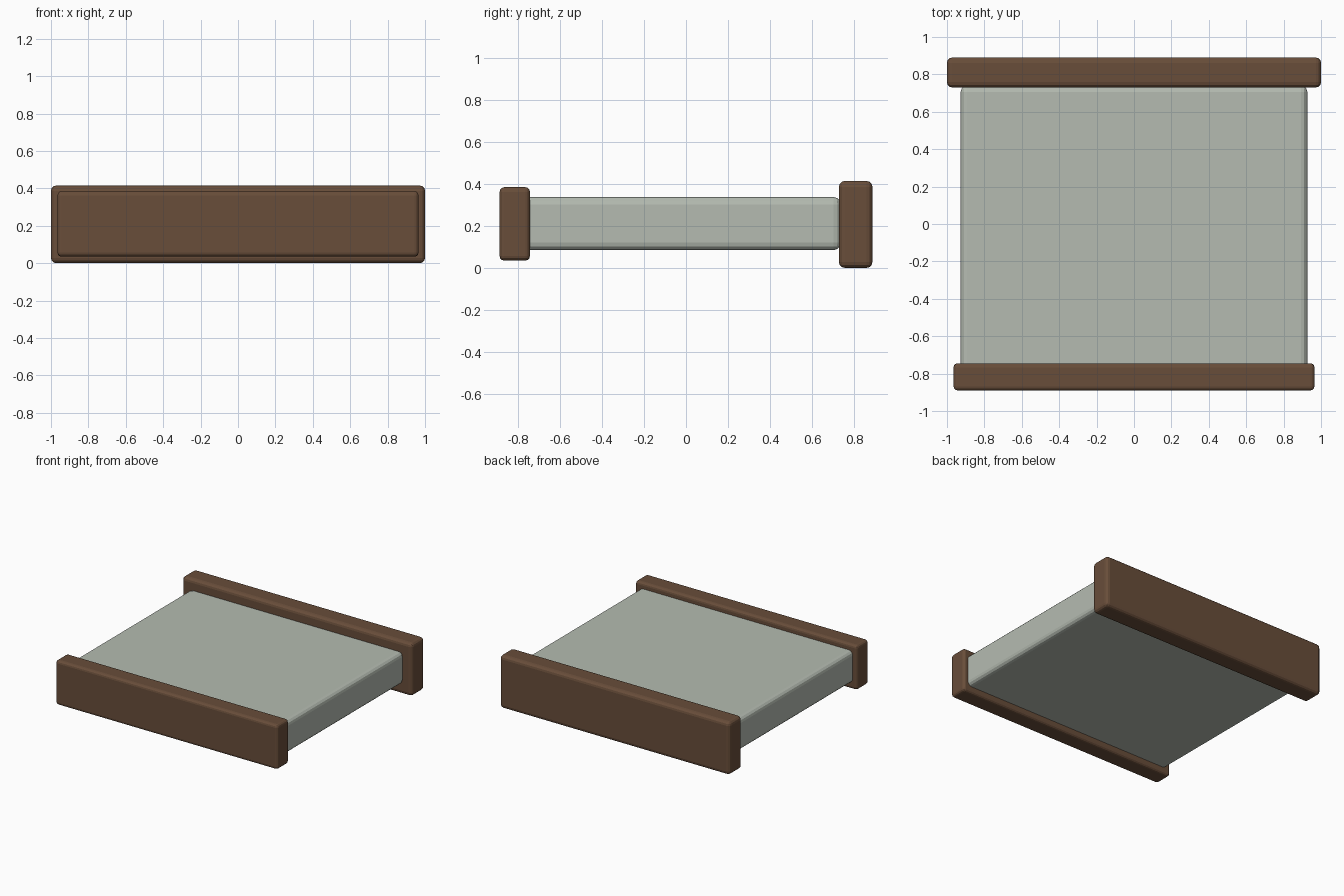
import bpy

if "Cube" in bpy.data.objects:
    bpy.data.objects.remove(bpy.data.objects["Cube"])


def material(name, color):
    mat = bpy.data.materials.new(name)
    mat.diffuse_color = (*color, 1.0)
    mat.use_nodes = True
    mat.node_tree.nodes["Principled BSDF"].inputs["Base Color"].default_value = mat.diffuse_color
    return mat


def rounded_box(name, x, y, z, bevel, mat):
    """Box between (min, max) pairs with softened edges."""
    center = [(lo + hi) / 2 for lo, hi in (x, y, z)]
    bpy.ops.mesh.primitive_cube_add(size=1, location=center)
    obj = bpy.context.object
    obj.name = name
    obj.scale = [hi - lo for lo, hi in (x, y, z)]
    bpy.ops.object.transform_apply(location=False, rotation=False, scale=True)
    mod = obj.modifiers.new("rounded_edges", "BEVEL")
    mod.width = bevel
    mod.segments = 3
    obj.data.materials.append(mat)
    return obj


wood = material("brown_wood", (0.14, 0.075, 0.042))
fabric = material("pale_fabric", (0.46, 0.50, 0.44))

# Tall board at the back
rounded_box("back_board", (-1.0, 1.0), (0.73, 0.89), (0.0, 0.415), 0.028, wood)
# Slightly smaller board at the front
rounded_box("front_board", (-0.965, 0.965), (-0.89, -0.745), (0.035, 0.385), 0.022, wood)
# Padded slab held between the boards
rounded_box("slab", (-0.927, 0.927), (-0.78, 0.74), (0.085, 0.338), 0.035, fabric)
